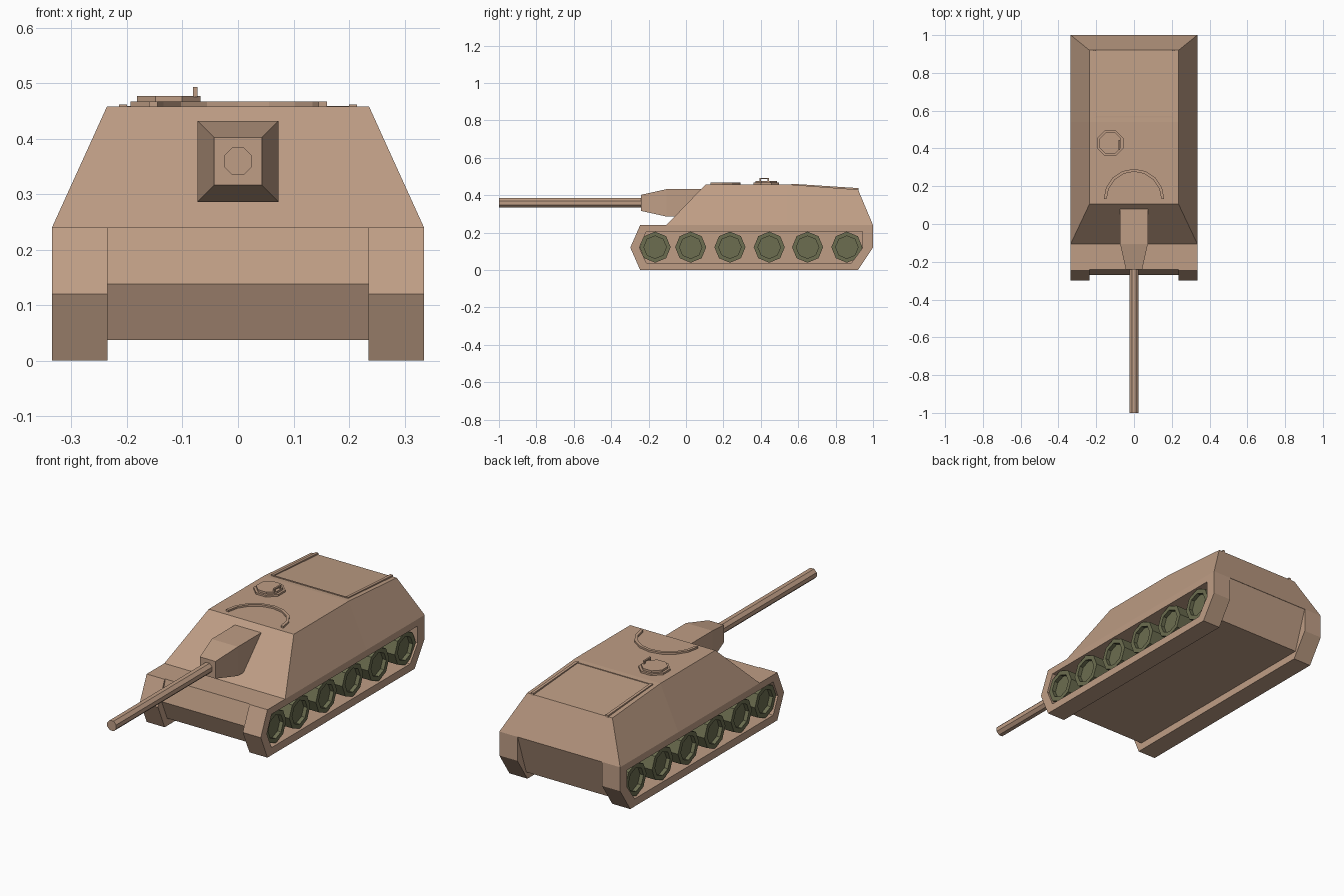
import bpy, bmesh, math
from mathutils import Vector

if "Cube" in bpy.data.objects:
    bpy.data.objects.remove(bpy.data.objects["Cube"])


def material(name, rgb):
    m = bpy.data.materials.new(name)
    m.diffuse_color = (*rgb, 1)
    m.use_nodes = True
    m.node_tree.nodes["Principled BSDF"].inputs["Base Color"].default_value = m.diffuse_color
    return m


TAN = material("tan paint", (0.52, 0.34, 0.235))
GREEN = material("olive green", (0.15, 0.155, 0.08))


def finish(name, bm, mat):
    bmesh.ops.recalc_face_normals(bm, faces=bm.faces)
    me = bpy.data.meshes.new(name)
    bm.to_mesh(me)
    bm.free()
    me.materials.append(mat)
    ob = bpy.data.objects.new(name, me)
    bpy.context.collection.objects.link(ob)
    return ob


def loft(name, loops, mat, cap=True, closed=False):
    """Bridge successive point loops; cap the ends or close into a ring."""
    bm = bmesh.new()
    rows = [[bm.verts.new(p) for p in loop] for loop in loops]
    pairs = list(zip(rows, rows[1:])) + ([(rows[-1], rows[0])] if closed else [])
    for a, b in pairs:
        n = len(a)
        for i in range(n):
            j = (i + 1) % n
            bm.faces.new((a[i], a[j], b[j], b[i]))
    if cap and not closed:
        bm.faces.new(rows[0])
        bm.faces.new(rows[-1])
    return finish(name, bm, mat)


def side(profile, x):
    return [(x, y, z) for y, z in profile]


def box(name, lo, hi, mat):
    prof = [(lo[1], lo[2]), (hi[1], lo[2]), (hi[1], hi[2]), (lo[1], hi[2])]
    return loft(name, [side(prof, lo[0]), side(prof, hi[0])], mat)


def octagon(r, phase=0.0):
    return [(r * math.cos(phase + i * math.pi / 4), r * math.sin(phase + i * math.pi / 4))
            for i in range(8)]


# Central hull
hull = [(-0.24, 0.24), (-0.27, 0.138), (-0.225, 0.037), (0.93, 0.037), (0.998, 0.24)]
loft("hull", [side(hull, -0.236), side(hull, 0.236)], TAN)

# Sloped casemate: lower and roof outlines
low = [(-0.105, 0.335), (0.54, 0.335), (1.0, 0.335)]
top = [(0.105, 0.236, 0.458), (0.54, 0.236, 0.458), (0.92, 0.236, 0.43)]
bottom_loop = [(x, y, 0.24) for y, x in low] + [(-x, y, 0.24) for y, x in reversed(low)]
top_loop = [(x, y, z) for y, x, z in top] + [(-x, y, z) for y, x, z in reversed(top)]
bm = bmesh.new()
b = [bm.verts.new(p) for p in bottom_loop]
t = [bm.verts.new(p) for p in top_loop]
for i in range(6):
    j = (i + 1) % 6
    bm.faces.new((b[i], b[j], t[j], t[i]))
bm.faces.new((t[0], t[1], t[4], t[5]))
bm.faces.new((t[1], t[2], t[3], t[4]))
bm.faces.new(b)
finish("casemate", bm, TAN)

# Tracks as hollow loops, with wheels set inside
outer = [(-0.245, 0.24), (-0.298, 0.12), (-0.245, 0.0), (0.92, 0.0), (1.0, 0.12), (1.0, 0.24)]
inner = [(-0.212, 0.205), (-0.25, 0.12), (-0.212, 0.038), (0.885, 0.038), (0.945, 0.12), (0.945, 0.205)]
for s, label in ((1, "left"), (-1, "right")):
    loft(label + "_track", [side(outer, s * 0.235), side(outer, s * 0.335),
                            side(inner, s * 0.335), side(inner, s * 0.235)], TAN, closed=True)
    for k, y in enumerate((-0.165, 0.025, 0.235, 0.445, 0.65, 0.86)):
        rings = [(0.083, 0.236), (0.083, 0.325), (0.06, 0.325), (0.06, 0.305)]
        loft(f"{label}_wheel_{k + 1}",
             [[(s * x, y + u, 0.122 + v) for u, v in octagon(r)] for r, x in rings], GREEN)

# Tapered mantlet and octagonal gun barrel
square = [(-1, -1), (1, -1), (1, 1), (-1, 1)]
loft("gun_mantlet", [[(u * h, y, 0.359 + v * h) for u, v in square]
                     for h, y in ((0.043, -0.24), (0.073, -0.105), (0.073, 0.08))], TAN)
loft("gun_barrel", [[(u, y, 0.359 + v) for u, v in octagon(0.027, math.pi / 8)]
                    for y in (-1.0, -0.23)], TAN)

# Roof hatch: stepped octagon with a small handle
cx, cy = -0.125, 0.428
loft("hatch", [[(cx + u, cy + v, z) for u, v in octagon(r, math.pi / 8)]
               for r, z in ((0.074, 0.45), (0.074, 0.467), (0.062, 0.467), (0.062, 0.477))], TAN)
for y in (0.392, 0.437):
    box("hatch_handle_post", (-0.081, y, 0.475), (-0.073, y + 0.008, 0.488), TAN)
box("hatch_handle_bar", (-0.081, 0.392, 0.486), (-0.073, 0.445, 0.493), TAN)

# Curved sight rail on the roof
sections = []
for i in range(9):
    a = math.pi * i / 8
    c, d = math.cos(a), math.sin(a)
    sections.append([(r * c, 0.132 + r * d, z)
                     for r, z in ((0.145, 0.452), (0.16, 0.452), (0.16, 0.467), (0.145, 0.467))])
loft("sight_rail", sections, TAN)


# Engine deck edging on the sloping rear roof
def roof(y):
    return 0.458 - max(0, y - 0.54) * 0.028 / 0.38


for s in (1, -1):
    strip = [(0.567, roof(0.567) - 0.01), (0.922, roof(0.922) - 0.01),
             (0.922, roof(0.922) + 0.008), (0.567, roof(0.567) + 0.005)]
    loft("deck_edge", [side(strip, s * 0.2), side(strip, s * 0.214)], TAN)
box("deck_front_edge", (-0.214, 0.565, 0.45), (0.214, 0.572, 0.459), TAN)
